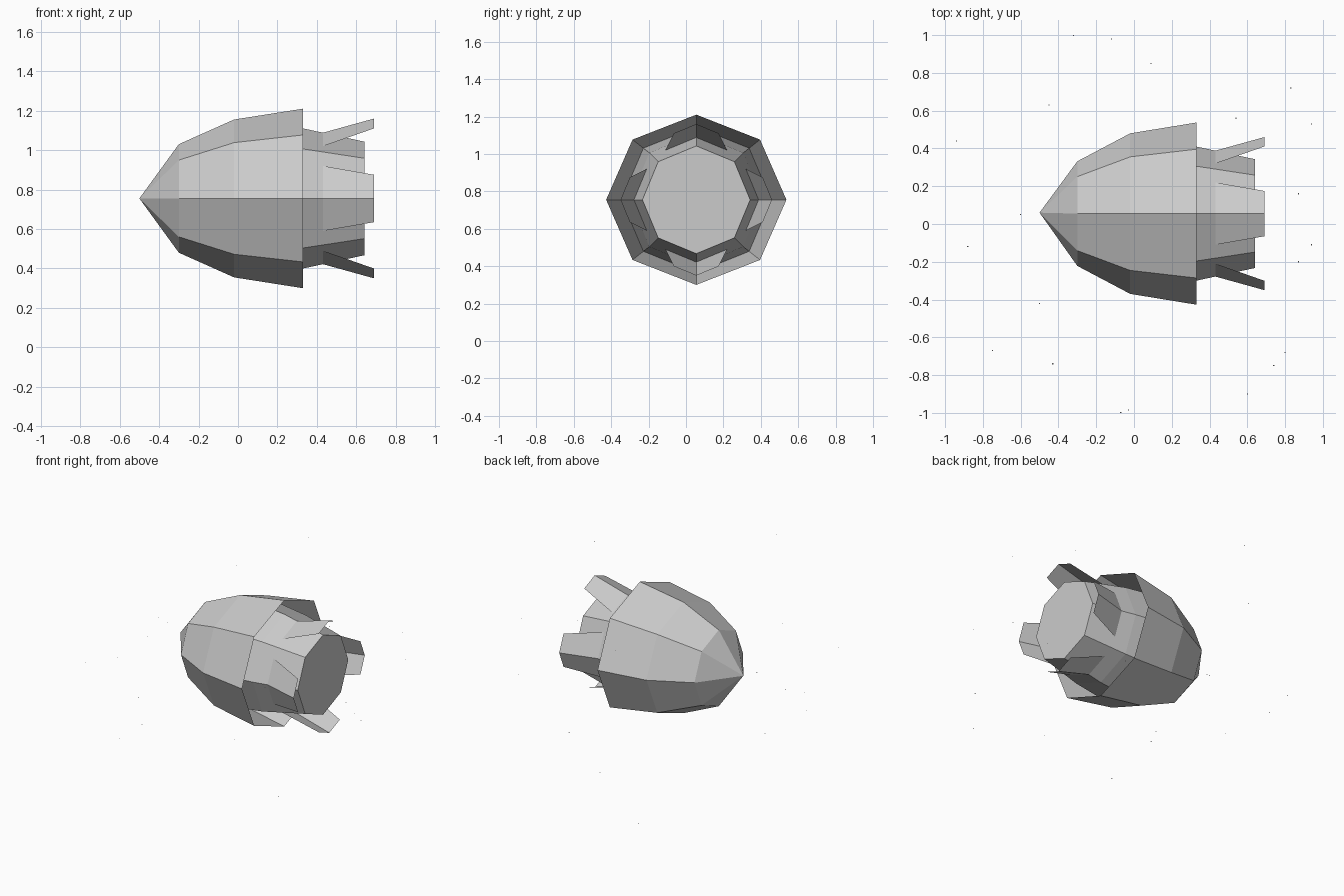
import bpy, bmesh, math
from mathutils import Vector, Matrix

cube = bpy.data.objects.get("Cube")
if cube:
    bpy.data.objects.remove(cube, do_unlink=True)

CENTRE = Vector((0, 0.055, 0.755))
SIDES = 8


def material(name, colour):
    m = bpy.data.materials.new(name)
    m.use_nodes = True
    m.diffuse_color = colour
    m.node_tree.nodes["Principled BSDF"].inputs["Base Color"].default_value = colour
    return m


grey = material("hull grey", (0.6, 0.6, 0.6, 1))


def finish(name, bm):
    mesh = bpy.data.meshes.new(name)
    bm.to_mesh(mesh)
    bm.free()
    mesh.materials.append(grey)
    obj = bpy.data.objects.new(name, mesh)
    bpy.context.collection.objects.link(obj)
    return obj


def ring(bm, x, ry, rz):
    angles = [2 * math.pi * i / SIDES for i in range(SIDES)]
    return [bm.verts.new(CENTRE + Vector((x, ry * math.sin(a), rz * math.cos(a))))
            for a in angles]


def bridge(bm, a, b):
    for i in range(SIDES):
        j = (i + 1) % SIDES
        bm.faces.new((a[i], a[j], b[j], b[i]))


# Hull: pointed eight-sided shell that folds back inside to become the engine
bm = bmesh.new()
profile = [(-0.3, 0.277, 0.275), (-0.02, 0.425, 0.4), (0.33, 0.482, 0.455),
           (0.0, 0.4, 0.39), (0.33, 0.355, 0.355), (0.64, 0.288, 0.288)]
rings = [ring(bm, *p) for p in profile]
nose = bm.verts.new(CENTRE + Vector((-0.5, 0.005, 0)))
for i in range(SIDES):
    bm.faces.new((nose, rings[0][(i + 1) % SIDES], rings[0][i]))
for a, b in zip(rings, rings[1:]):
    bridge(bm, a, b)
bm.faces.new(rings[-1])
bmesh.ops.recalc_face_normals(bm, faces=bm.faces)
finish("hull", bm)

# Exhaust flaps: thin folded plates flaring from four engine corners
fold = math.tan(math.pi / SIDES)
for k, side in enumerate(("top", "left", "bottom", "right")):
    bm = bmesh.new()
    turn = Matrix.Rotation(k * math.pi / 2, 3, 'X')
    rows = []
    for x, r, half in ((0.43, 0.333, 0.165), (0.69, 0.405, 0.12)):
        rows.append([bm.verts.new(CENTRE + turn @ Vector((x, y, r - abs(y) * fold)))
                     for y in (-half, 0, half)])
    for i in range(2):
        bm.faces.new((rows[0][i], rows[1][i], rows[1][i + 1], rows[0][i + 1]))
    finish("exhaust_flap_" + side, bm)

# Star specks: tiny flat squares scattered around the craft
specks = [(-.32, .997, 0), (-.12, .98, 1.19), (.09, .85, .2), (.83, .72, .66),
          (-.45, .63, 1.03), (-.94, .44, .6), (.54, .56, .26), (.94, .53, .96),
          (.87, .16, .45), (-.6, .05, .8), (-.88, -.12, .54), (.94, -.11, .7),
          (.87, -.2, 1.26), (-.5, -.42, .47), (-.75, -.67, .75), (-.43, -.74, .31),
          (.8, -.68, .2), (.74, -.75, 1), (.6, -.9, .64), (-.07, -.997, .61),
          (-.03, -.985, 1.25)]
bm = bmesh.new()
for p in specks:
    bmesh.ops.create_grid(bm, x_segments=1, y_segments=1, size=0.003,
                          matrix=Matrix.Translation(p))
finish("star_specks", bm)
